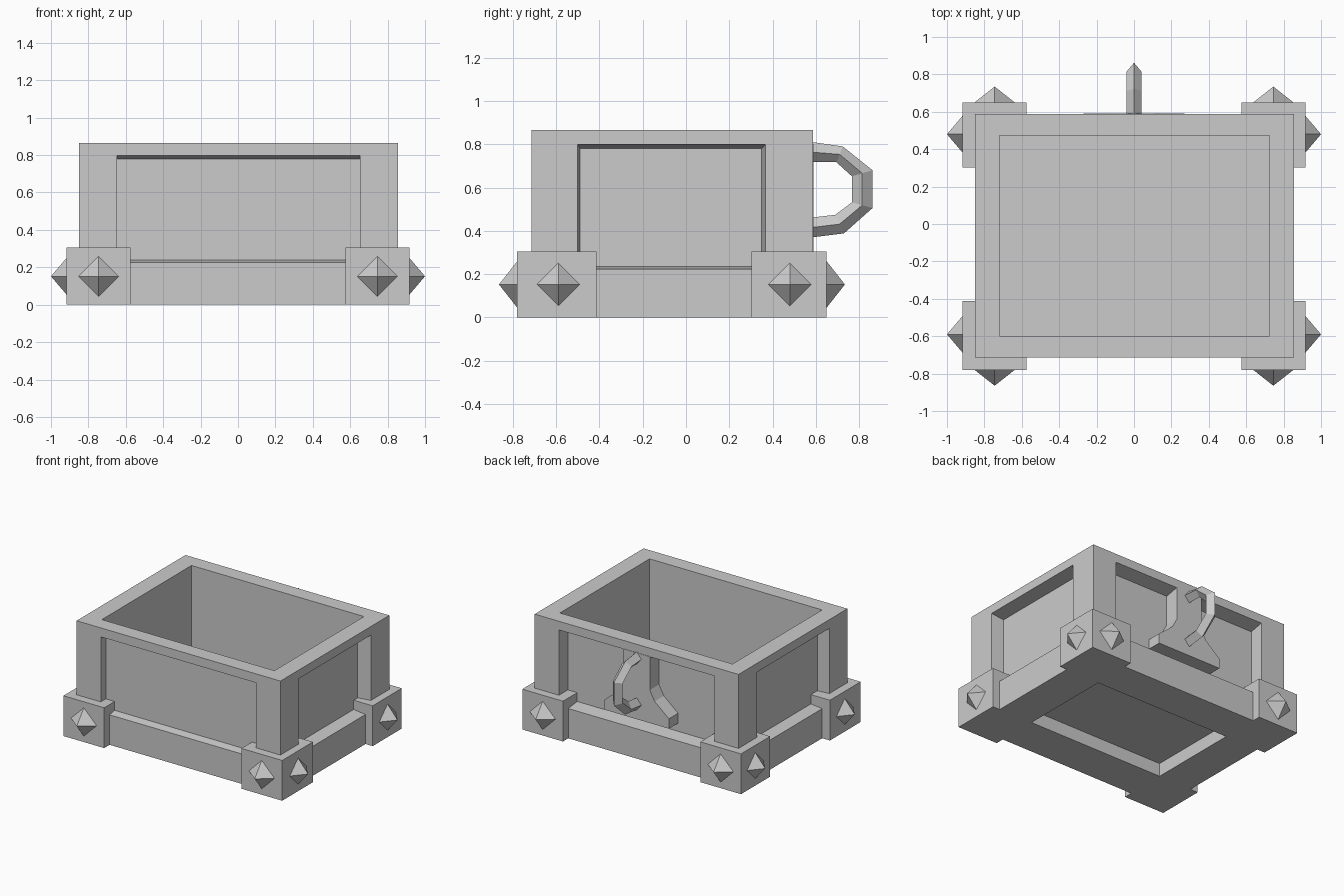
import bpy, bmesh
from math import radians
from mathutils import Matrix, Vector

if "Cube" in bpy.data.objects:
    bpy.data.objects.remove(bpy.data.objects["Cube"])


def make_object(name, bm):
    bmesh.ops.recalc_face_normals(bm, faces=bm.faces)
    me = bpy.data.meshes.new(name)
    bm.to_mesh(me)
    bm.free()
    ob = bpy.data.objects.new(name, me)
    bpy.context.collection.objects.link(ob)
    return ob


def add_box(bm, lo, hi):
    size = Vector(hi) - Vector(lo)
    mid = (Vector(hi) + Vector(lo)) / 2
    bmesh.ops.create_cube(bm, size=1, matrix=Matrix.Translation(mid) @ Matrix.Diagonal((*size, 1)))


def add_recess(bm, axis, outer, inner):
    """Tapered block; each end is (depth, side_lo, side_hi, z_lo, z_hi)."""
    rings = []
    for d, a, b, z0, z1 in (outer, inner):
        pts = [(a, z0), (b, z0), (b, z1), (a, z1)]
        rings.append([bm.verts.new((d, s, z) if axis == 'x' else (s, d, z)) for s, z in pts])
    o, i = rings
    bm.faces.new(o)
    bm.faces.new(i[::-1])
    for k in range(4):
        n = (k + 1) % 4
        bm.faces.new((o[k], i[k], i[n], o[n]))


def make_cutter(name, bm):
    ob = make_object(name, bm)
    ob.hide_render = True
    ob.hide_viewport = True
    return ob


def cut(ob, cutter):
    mod = ob.modifiers.new("cut", 'BOOLEAN')
    mod.operation = 'DIFFERENCE'
    mod.solver = 'EXACT'
    mod.object = cutter


# Box body, hollowed inside and recessed on its four sides and underside
bm = bmesh.new()
add_box(bm, (-0.851, -0.715, 0), (0.856, 0.587, 0.865))
body = make_object("box_body", bm)

bm = bmesh.new()
add_box(bm, (-0.72, -0.60, 0.11), (0.725, 0.472, 1.0))
interior = make_cutter("interior_cutter", bm)

bm = bmesh.new()
add_box(bm, (-0.573, -0.41, -0.1), (0.573, 0.30, 0.1))
for s in (-1, 1):
    add_recess(bm, 'x', (s * 0.87, -0.502, 0.37, 0.222, 0.802), (s * 0.757, -0.49, 0.35, 0.235, 0.78))
add_recess(bm, 'y', (-0.73, -0.648, 0.653, 0.224, 0.802), (-0.655, -0.648, 0.653, 0.238, 0.778))
add_recess(bm, 'y', (0.60, -0.648, 0.653, 0.224, 0.802), (0.480, -0.648, 0.653, 0.238, 0.778))
recesses = make_cutter("recess_cutter", bm)
cut(body, interior)
cut(body, recesses)

# Corner blocks, each with a pyramid stud on its two outer faces
for sx, side in ((-1, "left"), (1, "right")):
    for y0, y1, y_stud, sy, end in ((-0.78, -0.413, -0.59, -1, "front"), (0.302, 0.65, 0.48, 1, "back")):
        xs = sorted((sx * 0.575, sx * 0.916))
        bm = bmesh.new()
        add_box(bm, (xs[0], y0, 0), (xs[1], y1, 0.305))
        cut(make_object(f"{end}_{side}_corner_block", bm), interior)

        y_face = y0 if sy < 0 else y1
        bm = bmesh.new()
        for pos, rot, r in (((sx * 0.9575, y_stud, 0.152), Matrix.Rotation(radians(90 * sx), 4, 'Y'), 0.1),
                            ((sx * 0.745, y_face + sy * 0.042, 0.152), Matrix.Rotation(radians(-90 * sy), 4, 'X'), 0.108)):
            bmesh.ops.create_cone(bm, cap_ends=True, segments=4, radius1=r, radius2=0,
                                  depth=0.085, matrix=Matrix.Translation(pos) @ rot)
        bmesh.ops.remove_doubles(bm, verts=bm.verts, dist=1e-5)
        make_object(f"{end}_{side}_studs", bm)

# Flared plate on the back behind the handle
half = [(0.11, 0.802), (0.11, 0.55), (0.15, 0.475), (0.27, 0.375), (0.27, 0.30)]
outline = half + [(-x, z) for x, z in reversed(half)]
bm = bmesh.new()
face = bm.faces.new([bm.verts.new((x, 0.477, z)) for x, z in outline])
ext = bmesh.ops.extrude_face_region(bm, geom=[face])
bmesh.ops.translate(bm, vec=(0, 0.113, 0), verts=[v for v in ext["geom"] if isinstance(v, bmesh.types.BMVert)])
make_object("handle_plate", bm)

# Handle: diamond section swept between an outer and an inner ridge
outer = [(0.57, 0.812), (0.725, 0.79), (0.862, 0.68), (0.862, 0.505), (0.73, 0.388), (0.57, 0.368)]
inner = [(0.57, 0.717), (0.695, 0.717), (0.767, 0.652), (0.767, 0.532), (0.69, 0.474), (0.57, 0.46)]
bm = bmesh.new()
rings = []
for (yo, zo), (yi, zi) in zip(outer, inner):
    ym, zm = (yo + yi) / 2, (zo + zi) / 2
    rings.append([bm.verts.new(p) for p in ((0, yo, zo), (0.04, ym, zm), (0, yi, zi), (-0.04, ym, zm))])
for a, b in zip(rings, rings[1:]):
    for k in range(4):
        n = (k + 1) % 4
        bm.faces.new((a[k], a[n], b[n], b[k]))
bm.faces.new(rings[0])
bm.faces.new(rings[-1][::-1])
make_object("handle", bm)
